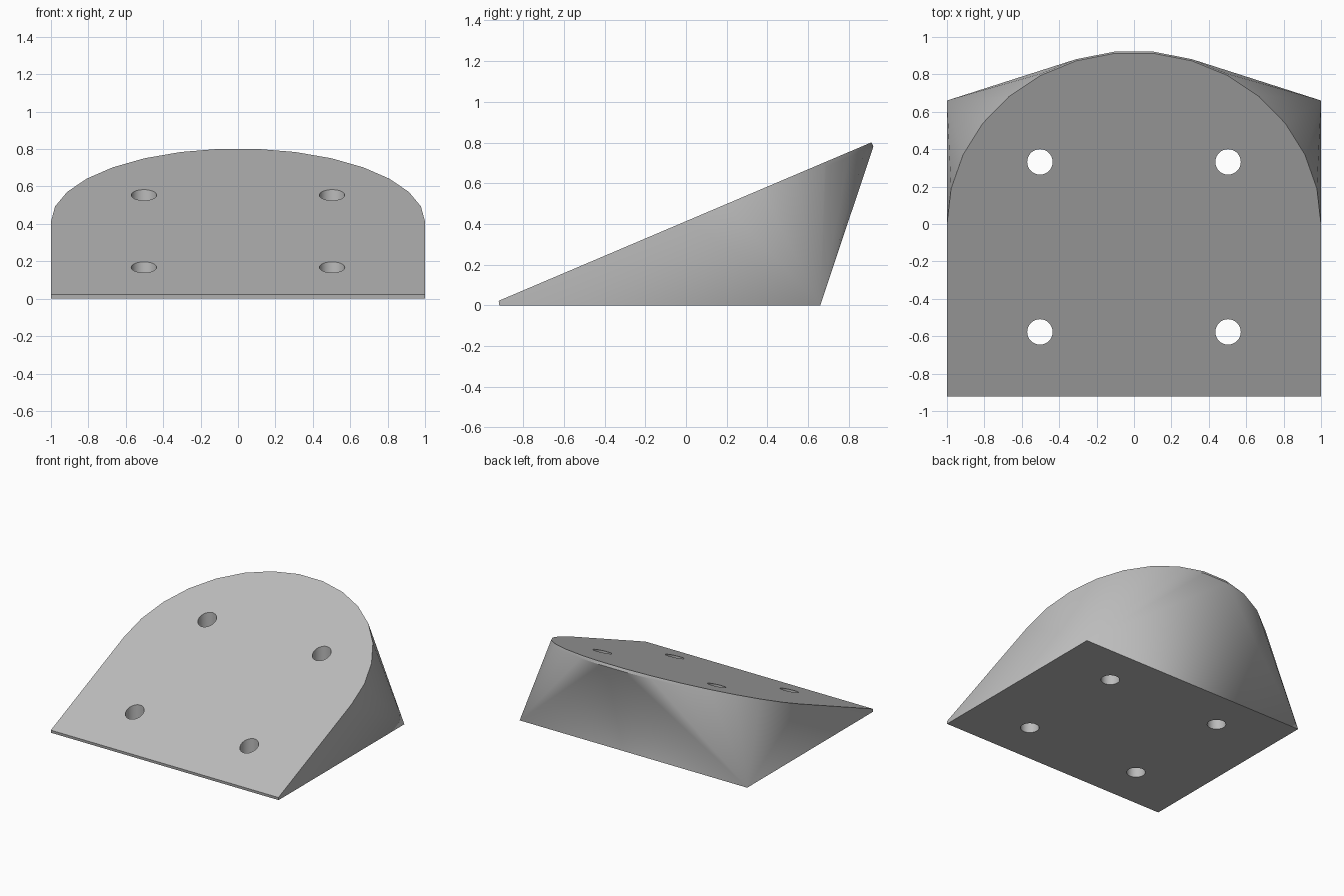
import bpy, bmesh, math
from mathutils import Vector

cube = bpy.data.objects.get("Cube")
if cube:
    bpy.data.objects.remove(cube)

grey = bpy.data.materials.new("plain_grey")
grey.use_nodes = True
grey.diffuse_color = (0.5, 0.5, 0.5, 1)
grey.node_tree.nodes["Principled BSDF"].inputs["Base Color"].default_value = (0.5, 0.5, 0.5, 1)

FRONT, BACK = -0.918, 0.66
TILT = math.atan(0.425)
MIDDLE = Vector((0, -0.003, 0.412))
LIP = 0.023

# Outline of the sloped top: square front, half-round back
outline = [(-1, FRONT / math.cos(TILT)), (1, FRONT / math.cos(TILT))]
outline += [(math.cos(math.radians(a)), math.sin(math.radians(a))) for a in range(0, 181, 12)]


def on_slope(x, v, depth):
    return MIDDLE + Vector((x, v * math.cos(TILT) + depth * math.sin(TILT),
                            v * math.sin(TILT) - depth * math.cos(TILT)))


# Wedge body: thin tilted plate hulled down to a rectangular foot
bm = bmesh.new()
for x, v in outline:
    for depth in (0, LIP):
        p = on_slope(x, v, depth)
        p.z = max(p.z, 0)
        bm.verts.new(p)
for x in (-1, 1):
    for y in (FRONT, BACK):
        bm.verts.new((x, y, 0))
hull = bmesh.ops.convex_hull(bm, input=bm.verts)
spare = {g for g in hull["geom_interior"] + hull["geom_unused"] if isinstance(g, bmesh.types.BMVert)}
bmesh.ops.delete(bm, geom=list(spare), context="VERTS")
bmesh.ops.dissolve_limit(bm, angle_limit=0.002, verts=bm.verts, edges=bm.edges)
bmesh.ops.recalc_face_normals(bm, faces=bm.faces)
mesh = bpy.data.meshes.new("wedge_block")
bm.to_mesh(mesh)
bm.free()
block = bpy.data.objects.new("wedge_block", mesh)
bpy.context.collection.objects.link(block)
mesh.materials.append(grey)

# Four vertical screw holes
bm = bmesh.new()
for x in (-0.503, 0.503):
    for y in (-0.577, 0.332):
        made = bmesh.ops.create_cone(bm, cap_ends=True, segments=32, radius1=0.068, radius2=0.068, depth=3)
        bmesh.ops.translate(bm, verts=made["verts"], vec=(x, y, 0))
mesh = bpy.data.meshes.new("hole_cutter")
bm.to_mesh(mesh)
bm.free()
cutter = bpy.data.objects.new("hole_cutter", mesh)
bpy.context.collection.objects.link(cutter)
mesh.materials.append(grey)

cut = block.modifiers.new("screw_holes", "BOOLEAN")
cut.operation = "DIFFERENCE"
cut.solver = "EXACT"
cut.object = cutter
bpy.context.view_layer.objects.active = block
block.select_set(True)
bpy.ops.object.modifier_apply(modifier=cut.name)
bpy.data.objects.remove(cutter)
bpy.ops.object.shade_smooth_by_angle(angle=math.radians(25))
